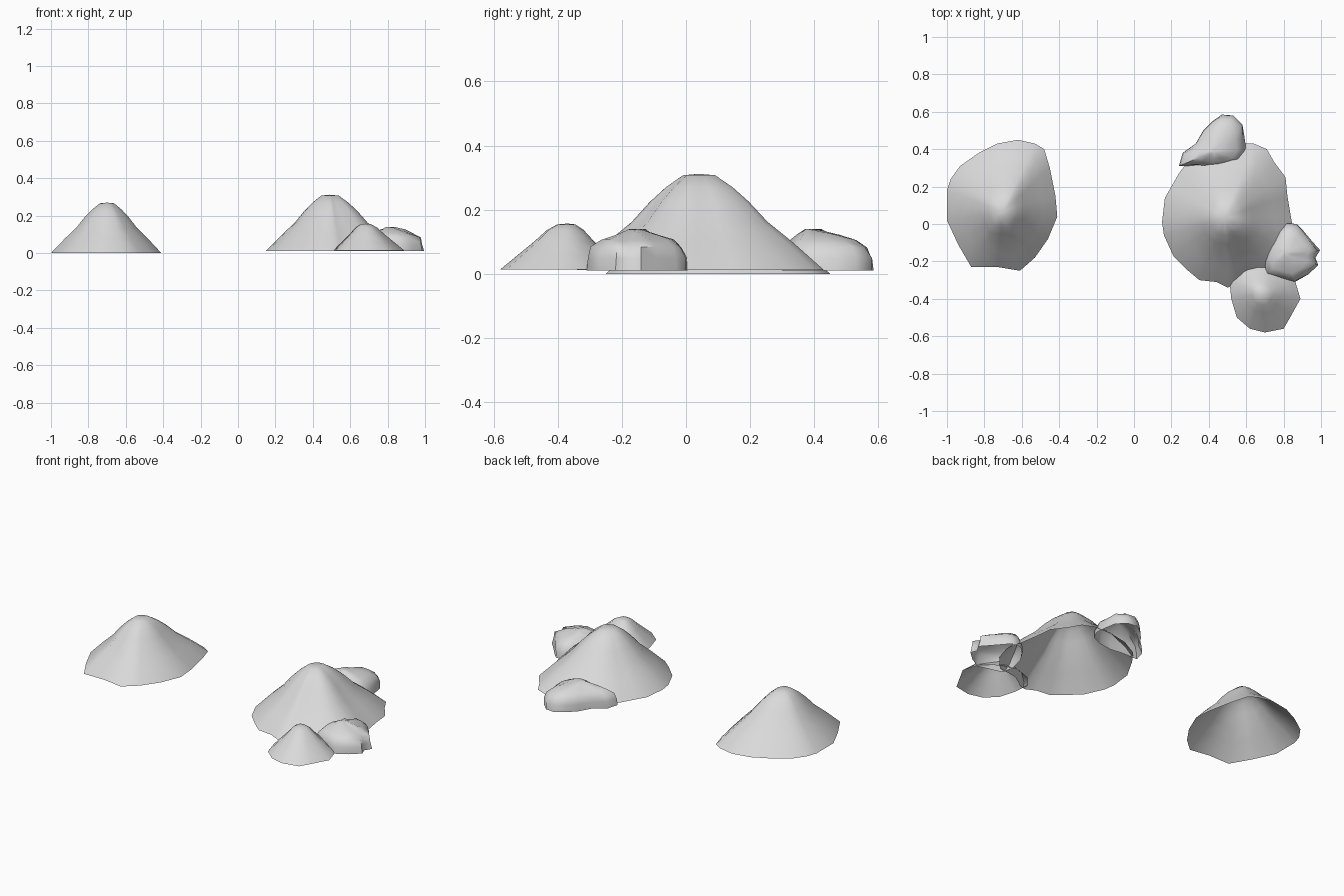
import bpy
import bmesh
import math
import random
from mathutils import Vector

random.seed(4)

default_cube = bpy.data.objects.get("Cube")
if default_cube:
    bpy.data.objects.remove(default_cube, do_unlink=True)

# One pale stone colour for everything
stone = bpy.data.materials.new("pale grey stone")
stone.use_nodes = True
colour = (0.7, 0.7, 0.7, 1.0)
stone.diffuse_color = colour
stone.node_tree.nodes["Principled BSDF"].inputs["Base Color"].default_value = colour

# Slope profiles: (share of the way to the rim, share of the height)
HILL = [(0.13, 0.985), (0.27, 0.86), (0.4, 0.71), (0.55, 0.5), (0.75, 0.29), (1, 0)]
KNOLL = [(0.15, 0.98), (0.3, 0.86), (0.5, 0.6), (0.75, 0.3), (1, 0)]
BOULDER = [(0.2, 0.97), (0.45, 0.86), (0.7, 0.72), (0.9, 0.56), (0.98, 0.3), (1, 0)]


def build_mound(name, peak, base, profile, outline, roughness=0.0):
    """Open-bottomed shell lofted from a peak down to a rim outline (in hundredths)."""
    top = Vector(peak)
    rim = [Vector((x / 100, y / 100, base)) for x, y in outline]
    # Counter-clockwise order keeps the normals outward
    rim.sort(key=lambda p: math.atan2(p.y - top.y, p.x - top.x))
    bm = bmesh.new()
    tip = bm.verts.new(top)
    rings = []
    for reach, height in profile:
        ring = []
        for p in rim:
            wobble = 0 if reach == 1 else random.uniform(-roughness, roughness)
            spot = top.lerp(p, reach * (1 + wobble))
            spot.z = base + (top.z - base) * height * (1 + wobble)
            ring.append(bm.verts.new(spot))
        rings.append(ring)
    count = len(rim)
    for i in range(count):
        j = (i + 1) % count
        bm.faces.new((tip, rings[0][i], rings[0][j]))
        for upper, lower in zip(rings, rings[1:]):
            bm.faces.new((upper[i], lower[i], lower[j], upper[j]))
    mesh = bpy.data.meshes.new(name)
    bm.to_mesh(mesh)
    bm.free()
    mesh.materials.append(stone)
    obj = bpy.data.objects.new(name, mesh)
    bpy.context.collection.objects.link(obj)
    bpy.ops.object.select_all(action="DESELECT")
    obj.select_set(True)
    bpy.context.view_layer.objects.active = obj
    bpy.ops.object.shade_smooth_by_angle(angle=math.radians(50))


# Lone hill on the right
build_mound("lone_hill", (-0.7, 0.07, 0.27), 0.0, HILL, [
    (-100, 18), (-98, 24), (-93, 31), (-83, 38), (-73, 43), (-62, 45), (-53, 43),
    (-48, 40), (-45, 30), (-42, 15), (-41, 4), (-46, -8), (-53, -18), (-61, -25),
    (-73, -23), (-87, -23), (-94, -11), (-100, 2)])

# Large hill of the group
build_mound("large_hill", (0.49, 0.04, 0.312), 0.012, HILL, [
    (15, 1), (16.5, 14), (20, 20), (24, 27), (30, 35), (41, 41), (53, 43), (64, 43),
    (71, 40), (75, 33), (81, 25), (82, 15), (84, 3), (86, -6), (83, -16), (75, -25),
    (62, -27), (55, -32), (50, -34), (44, -31), (35, -30), (29, -25), (21, -17), (16, -6)])

# Small hill in front of the large one
build_mound("front_knoll", (0.68, -0.37, 0.157), 0.013, KNOLL, [
    (51, -30), (52, -40), (55, -50), (62, -56), (70, -58), (80, -56), (84, -49),
    (89, -40), (86, -30), (76, -22), (66, -20), (57, -23)])

# Steep-sided boulder on the left flank
build_mound("side_boulder", (0.81, -0.15, 0.14), 0.01, BOULDER, [
    (70, -20), (71, -27), (78, -29), (86, -31), (93, -27), (98.5, -22), (97, -18),
    (99.5, -14), (95, -9), (90, -3), (87, 0), (82, 0.5), (77, -3), (72, -11)], 0.04)

# Steep-sided boulder at the back
build_mound("back_boulder", (0.43, 0.39, 0.14), 0.01, BOULDER, [
    (24, 31), (26, 38), (33, 43), (37, 50), (42, 55), (47, 58.5), (53, 58), (58, 53),
    (59, 47), (60, 40), (57, 34), (50, 31), (42, 30), (34, 31)], 0.03)
